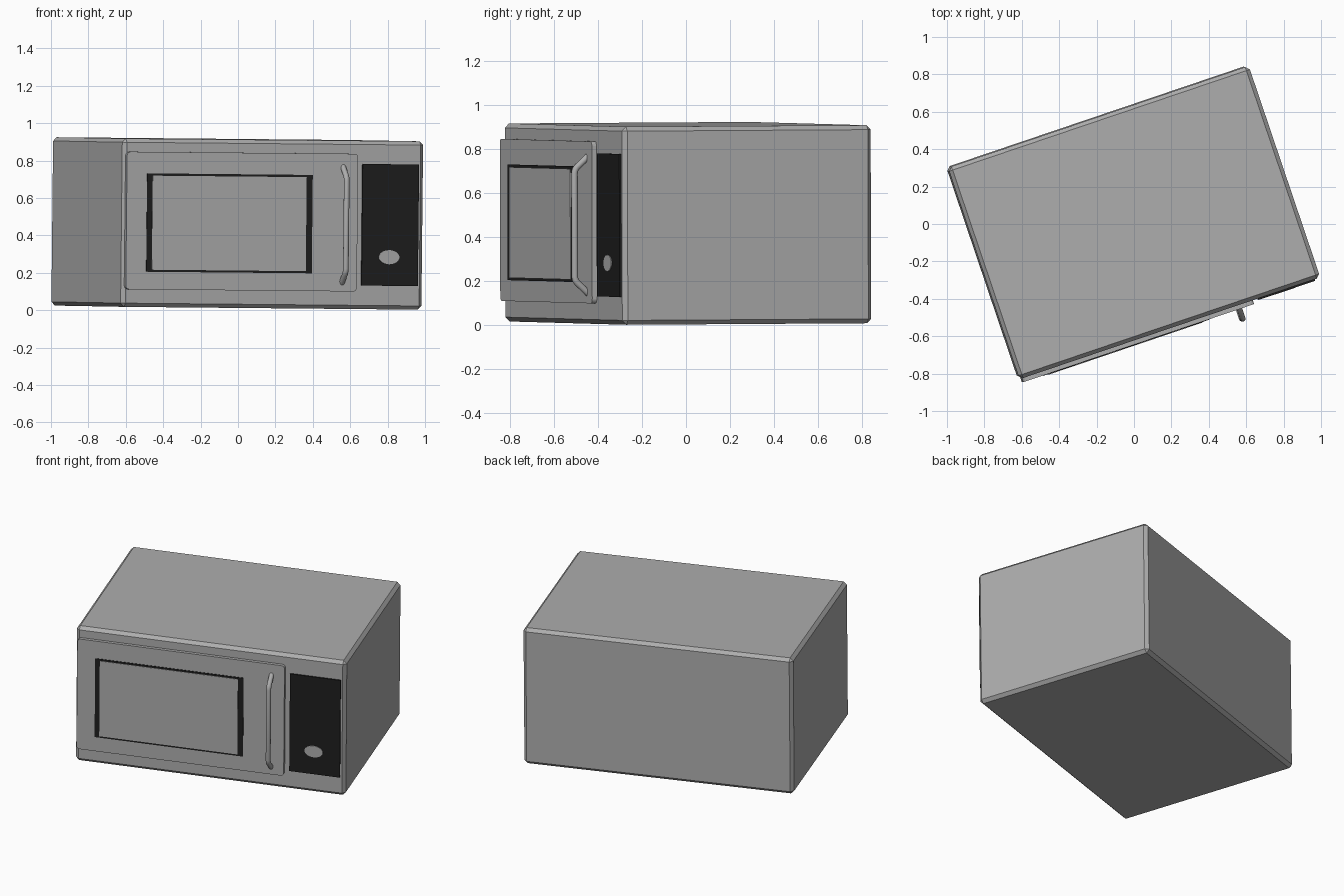
import bpy, bmesh, math
from mathutils import Matrix, Vector

if "Cube" in bpy.data.objects:
    bpy.data.objects.remove(bpy.data.objects["Cube"])

# Whole oven is turned about z and leans very slightly
POSE = (Matrix.Translation((-0.004, 0.009, 0.464))
        @ Matrix.Rotation(math.radians(18.7), 4, 'Z')
        @ Matrix.Rotation(0.009, 4, 'Y')
        @ Matrix.Rotation(0.006, 4, 'X'))
FRONT = -0.597          # local y of the cabinet front
DOOR = FRONT - 0.022    # local y of the door front


def material(name, value):
    m = bpy.data.materials.new(name)
    m.diffuse_color = (value, value, value, 1)
    m.use_nodes = True
    m.node_tree.nodes["Principled BSDF"].inputs["Base Color"].default_value = m.diffuse_color
    return m


GREY = material("steel_grey", 0.42)
BLACK = material("panel_black", 0.013)


def finish(name, bm, mat):
    me = bpy.data.meshes.new(name)
    bmesh.ops.recalc_face_normals(bm, faces=bm.faces)
    bm.to_mesh(me)
    bm.free()
    me.materials.append(mat)
    ob = bpy.data.objects.new(name, me)
    bpy.context.collection.objects.link(ob)
    ob.matrix_world = POSE
    return ob


def box(name, x, y, z, mat, bevel=0.0, segments=1, corners_only=False):
    """Box from (min, max) ranges, optionally bevelled."""
    bm = bmesh.new()
    bmesh.ops.create_cube(bm, size=1)
    for v in bm.verts:
        v.co = Vector([(r[0] + r[1]) / 2 + c * (r[1] - r[0])
                       for r, c in zip((x, y, z), v.co)])
    if bevel:
        edges = [e for e in bm.edges if not corners_only
                 or abs(e.verts[0].co.y - e.verts[1].co.y) > 1e-4]
        bmesh.ops.bevel(bm, geom=edges, offset=bevel, segments=segments,
                        profile=0.5, affect='EDGES')
    return finish(name, bm, mat)


# Cabinet with chamfered edges
box("cabinet", (-0.849, 0.849), (FRONT, 0.597), (-0.45, 0.45), GREY, 0.02)

# Door slab with rounded corners
box("door", (-0.835, 0.469), (DOOR, FRONT + 0.005), (-0.356, 0.38), GREY,
    0.02, 4, True)

# Window: black surround with a grey pane on it
box("window_surround", (-0.721, 0.213), (DOOR - 0.003, DOOR + 0.002),
    (-0.261, 0.265), BLACK)
box("window_pane", (-0.691, 0.178), (DOOR - 0.006, DOOR - 0.001),
    (-0.25, 0.253), GREY)

# Control panel and its oval button
box("control_panel", (0.50, 0.818), (FRONT - 0.009, FRONT), (-0.324, 0.326), BLACK)
bm = bmesh.new()
bmesh.ops.create_cone(bm, cap_ends=True, segments=24, radius1=1, radius2=1, depth=1,
                      matrix=Matrix.Translation((0.653, FRONT - 0.0105, -0.171))
                      @ Matrix.Diagonal((0.058, 0.005, 0.038, 1))
                      @ Matrix.Rotation(math.pi / 2, 4, 'X'))
finish("panel_button", bm, GREY)

# Handle: bent round bar swept along a path, ends set in the door
path = [(0.01, 0.312), (-0.045, 0.262), (-0.053, 0.25), (-0.056, 0.235)]
path += [(y, -z) for y, z in reversed(path)]
bm = bmesh.new()
SIDES, RADIUS = 16, 0.015
rings = []
for i, (y, z) in enumerate(path):
    a, b = path[max(i - 1, 0)], path[min(i + 1, len(path) - 1)]
    t = Vector((0, b[0] - a[0], b[1] - a[1])).normalized()
    n = t.cross(Vector((1, 0, 0)))
    rings.append([bm.verts.new(Vector((0.387, DOOR + y, z))
                  + RADIUS * (math.cos(k * math.tau / SIDES) * Vector((1, 0, 0))
                              + math.sin(k * math.tau / SIDES) * n))
                  for k in range(SIDES)])
for r, s in zip(rings, rings[1:]):
    for k in range(SIDES):
        j = (k + 1) % SIDES
        bm.faces.new((r[k], r[j], s[j], s[k]))
for ring in (rings[0], rings[-1]):
    bm.faces.new(ring)
handle = finish("door_handle", bm, GREY)
bpy.context.view_layer.objects.active = handle
handle.select_set(True)
bpy.ops.object.shade_smooth_by_angle(angle=math.radians(40))
